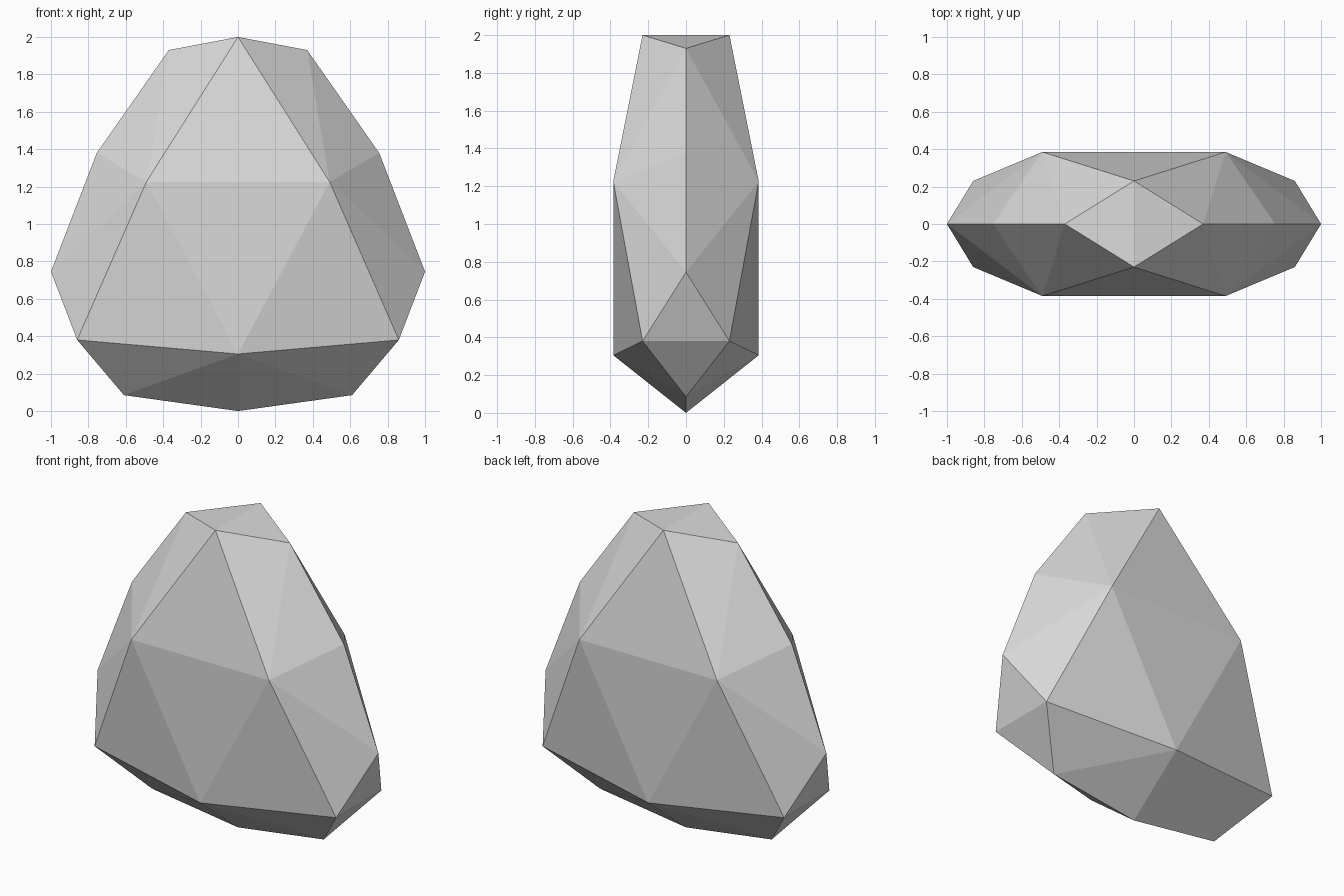
import bpy
import bmesh

cube = bpy.data.objects.get("Cube")
if cube:
    bpy.data.objects.remove(cube, do_unlink=True)

# Plain grey stone colour
stone = bpy.data.materials.new("light_grey_stone")
stone.use_nodes = True
grey = (0.7, 0.7, 0.7, 1.0)
stone.diffuse_color = grey
stone.node_tree.nodes["Principled BSDF"].inputs["Base Color"].default_value = grey

# One quarter of the corners; the rest come from mirroring in x and y
corners = [
    (0.37, 0, 1.93), (0.755, 0, 1.38), (1, 0, 0.745), (0.61, 0, 0.085), (0, 0, 0),
    (0, 0.23, 2), (0.49, 0.385, 1.225), (0.86, 0.23, 0.38), (0, 0.385, 0.305),
]
mirrored = {(sx * x, sy * y, z) for x, y, z in corners
            for sx in (-1, 1) for sy in (-1, 1)}

# Faceted rock: the convex shell around the corners
bm = bmesh.new()
for co in sorted(mirrored):
    bm.verts.new(co)
bmesh.ops.convex_hull(bm, input=bm.verts)
bmesh.ops.recalc_face_normals(bm, faces=bm.faces)

mesh = bpy.data.meshes.new("faceted_rock")
bm.to_mesh(mesh)
bm.free()
mesh.materials.append(stone)
rock = bpy.data.objects.new("faceted_rock", mesh)
bpy.context.collection.objects.link(rock)
